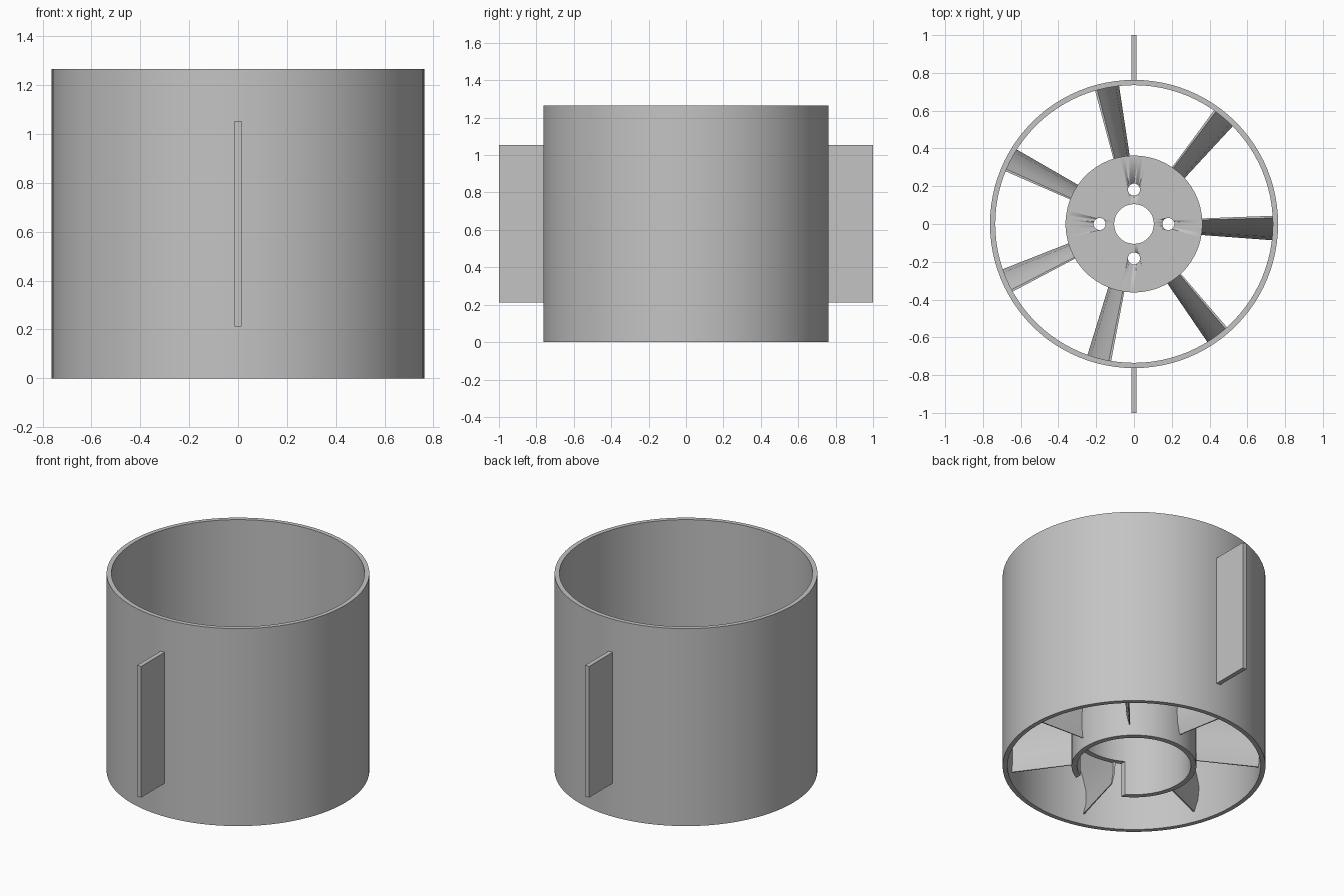
import bpy, bmesh, math
from mathutils import Matrix, Vector

if "Cube" in bpy.data.objects:
    bpy.data.objects.remove(bpy.data.objects["Cube"], do_unlink=True)

grey = bpy.data.materials.new("plain_grey")
grey.use_nodes = True
grey.diffuse_color = (0.55, 0.55, 0.55, 1)
grey.node_tree.nodes["Principled BSDF"].inputs["Base Color"].default_value = grey.diffuse_color


def finish(name, bm, smooth=True):
    bmesh.ops.recalc_face_normals(bm, faces=bm.faces)
    mesh = bpy.data.meshes.new(name)
    bm.to_mesh(mesh)
    bm.free()
    mesh.materials.append(grey)
    if smooth:
        mesh.shade_smooth()
        mesh.set_sharp_from_angle(angle=math.radians(30))
    obj = bpy.data.objects.new(name, mesh)
    bpy.context.collection.objects.link(obj)
    return obj


def lathe(name, profile, steps=96):
    """Revolve a closed (radius, height) outline around z."""
    bm = bmesh.new()
    verts = [bm.verts.new((r, 0, z)) for r, z in profile]
    edges = [bm.edges.new((a, b)) for a, b in zip(verts, verts[1:] + verts[:1])]
    bmesh.ops.spin(bm, geom=verts + edges, cent=(0, 0, 0), axis=(0, 0, 1),
                   angle=math.tau, steps=steps, use_merge=True)
    bmesh.ops.remove_doubles(bm, verts=bm.verts, dist=1e-5)
    return finish(name, bm)


def box(name, lo, hi):
    lo, hi = Vector(lo), Vector(hi)
    bm = bmesh.new()
    bmesh.ops.create_cube(bm, size=1, matrix=Matrix.Translation((lo + hi) / 2)
                          @ Matrix.Diagonal((*(hi - lo), 1)))
    return finish(name, bm, smooth=False)


def cut(obj, cutter):
    """Subtract the cutter for good and discard it."""
    cutter.hide_render = True
    mod = obj.modifiers.new("cut", "BOOLEAN")
    mod.operation, mod.solver, mod.object = "DIFFERENCE", "EXACT", cutter
    bpy.context.view_layer.update()
    result = bpy.data.meshes.new_from_object(
        obj.evaluated_get(bpy.context.evaluated_depsgraph_get()))
    obj.modifiers.clear()
    obj.data = result
    bpy.data.objects.remove(cutter, do_unlink=True)


# Outer duct
DUCT_R, DUCT_IN, DUCT_H = 0.763, 0.735, 1.265
lathe("duct", [(DUCT_R, 0), (DUCT_R, DUCT_H), (DUCT_IN, DUCT_H), (DUCT_IN, 0)])

# Hub: a cup open at the bottom, its top plate having a central bore
HUB_R, HUB_IN, HUB_H, PLATE, BORE = 0.362, 0.33, 0.55, 0.04, 0.105
hub = lathe("hub", [(HUB_R, 0), (HUB_R, HUB_H), (BORE, HUB_H),
                    (BORE, HUB_H - PLATE), (HUB_IN, HUB_H - PLATE), (HUB_IN, 0)])

# Four screw holes in the plate
for i in range(4):
    a = i * math.pi / 2
    bm = bmesh.new()
    bmesh.ops.create_cone(bm, cap_ends=True, segments=32, radius1=0.032, radius2=0.032, depth=0.2,
                          matrix=Matrix.Translation((0.182 * math.cos(a), 0.182 * math.sin(a), HUB_H)))
    cut(hub, finish("hole_cutter", bm))

# Wire slot in the front of the hub
cut(hub, box("slot_cutter", (-0.17, -0.5, -0.1), (0.17, -0.1, 0.22)))

# Cambered guide vanes: (sideways offset, height, half thickness) along the camber
CAMBER = [(0.038, 0.52, 0.006), (0.012, 0.47, 0.013), (-0.015, 0.42, 0.015),
          (-0.055, 0.32, 0.014), (-0.075, 0.22, 0.012), (-0.07, 0.14, 0.008),
          (-0.05, 0.07, 0.004)]
OUTLINE = ([(s + t, z) for s, z, t in CAMBER]
           + [(s - t, z) for s, z, t in reversed(CAMBER)])
VANES = 7
for i in range(VANES):
    bm = bmesh.new()
    rings = [[bm.verts.new((r, s * scale, z)) for s, z in OUTLINE]
             for r, scale in ((HUB_R - 0.015, 0.66), (DUCT_IN + 0.01, 1.0))]
    n = len(OUTLINE)
    for j in range(n):
        k = (j + 1) % n
        bm.faces.new((rings[0][j], rings[0][k], rings[1][k], rings[1][j]))
    for ring in rings:
        bm.faces.new(ring)
    vane = finish(f"guide_vane_{i + 1}", bm)
    vane.rotation_euler.z = i * math.tau / VANES

# Flat mounting fins at front and back
for name, side in (("front_fin", -1), ("back_fin", 1)):
    y0, y1 = sorted((side * 0.75, side * 1.0))
    box(name, (-0.014, y0, 0.213), (0.014, y1, 1.053))
